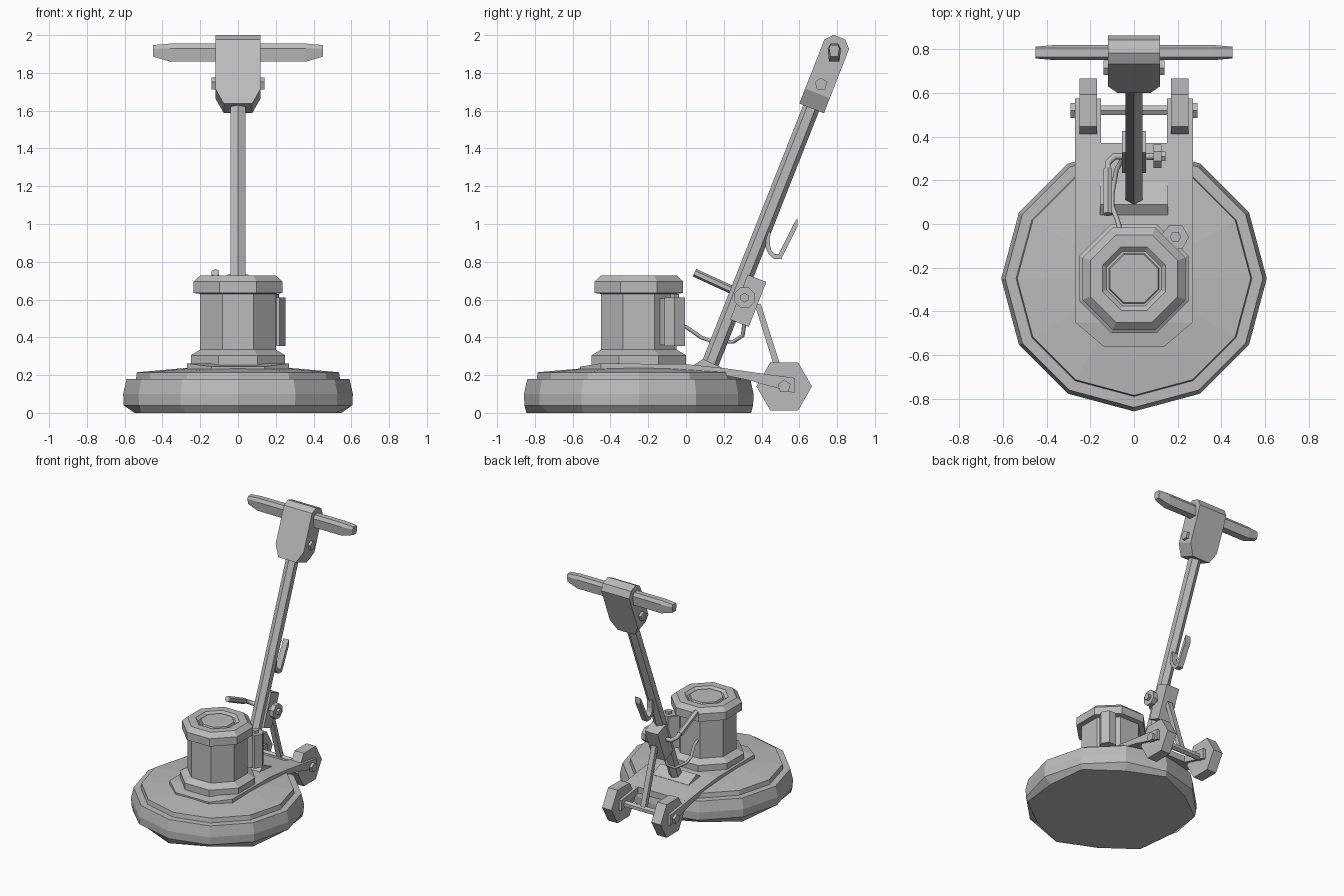
import bpy, bmesh, math
from math import pi, sin, cos
from mathutils import Vector, Matrix

if "Cube" in bpy.data.objects:
    bpy.data.objects.remove(bpy.data.objects["Cube"])

grey = bpy.data.materials.new("plain grey")
grey.use_nodes = True
GREY = (0.5, 0.5, 0.5, 1)
grey.diffuse_color = GREY
grey.node_tree.nodes["Principled BSDF"].inputs["Base Color"].default_value = GREY


def finish(name, bm):
    bmesh.ops.recalc_face_normals(bm, faces=bm.faces)
    mesh = bpy.data.meshes.new(name)
    bm.to_mesh(mesh)
    bm.free()
    mesh.materials.append(grey)
    obj = bpy.data.objects.new(name, mesh)
    bpy.context.collection.objects.link(obj)
    return obj


def loft(name, rings):
    """Skin a list of equal rings of points and cap both ends."""
    bm = bmesh.new()
    rows = [[bm.verts.new(p) for p in ring] for ring in rings]
    n = len(rows[0])
    for a, b in zip(rows, rows[1:]):
        for i in range(n):
            j = (i + 1) % n
            bm.faces.new((a[i], a[j], b[j], b[i]))
    bm.faces.new(rows[0])
    bm.faces.new(rows[-1])
    return finish(name, bm)


def circle(center, r, z, n, turn=0.0):
    return [(center[0] + r * cos(turn + 2 * pi * i / n),
             center[1] + r * sin(turn + 2 * pi * i / n), z) for i in range(n)]


def lathe(name, center, profile, n, turn=0.0):
    return loft(name, [circle(center, r, z, n, turn) for r, z in profile])


def rod(name, p, q, r, n, roll=0.0, r2=None):
    p, q = Vector(p), Vector(q)
    d = q - p
    bm = bmesh.new()
    m = (Matrix.Translation((p + q) / 2) @ d.to_track_quat('Z', 'Y').to_matrix().to_4x4()
         @ Matrix.Rotation(roll, 4, 'Z'))
    bmesh.ops.create_cone(bm, cap_ends=True, segments=n, radius1=r, radius2=r2 or r,
                          depth=d.length, matrix=m)
    return finish(name, bm)


def side_prism(name, outline, x0, x1):
    """Extrude a (y, z) outline across x."""
    return loft(name, [[(x, y, z) for y, z in outline] for x in (x0, x1)])


def wire(name, points, r):
    """Bent round bar along a polyline."""
    curve = bpy.data.curves.new(name, 'CURVE')
    curve.dimensions = '3D'
    curve.bevel_depth, curve.bevel_resolution, curve.use_fill_caps = r, 1, True
    spline = curve.splines.new('POLY')
    spline.points.add(len(points) - 1)
    for sp, p in zip(spline.points, points):
        sp.co = (*p, 1)
    tmp = bpy.data.objects.new(name + " path", curve)
    bpy.context.collection.objects.link(tmp)
    bpy.context.view_layer.update()
    bm = bmesh.new()
    bm.from_mesh(tmp.evaluated_get(bpy.context.evaluated_depsgraph_get()).to_mesh())
    bpy.data.objects.remove(tmp)
    return finish(name, bm)


# Brush housing: wide twelve-sided skirt with chamfered corners at the floor
HUB = (0, -0.25)
skirt = lathe("brush_housing", HUB,
              [(0.595, 0), (0.605, 0.04), (0.608, 0.1), (0.59, 0.18), (0.54, 0.18),
               (0.535, 0.215), (0.25, 0.24)], 12)
for i in range(0, 12, 2):
    v = skirt.data.vertices[i].co
    v.x *= 0.92
    v.y = HUB[1] + (v.y - HUB[1]) * 0.92

# Deck plate with two arms that slope down to the wheels
bm = bmesh.new()


def deck_ring(x0, x1, y, top, bottom):
    return [(x0, y, bottom), (x1, y, bottom), (x1, y, top), (x0, y, top)]


bm.free()
loft("deck_plate", [deck_ring(-w, w, y, t, b) for w, y, t, b in (
    (0.14, -0.56, 0.245, 0.2), (0.27, -0.45, 0.262, 0.2), (0.27, 0.0, 0.258, 0.2),
    (0.27, 0.2, 0.237, 0.2), (0.27, 0.37, 0.213, 0.165))])
for s, label in ((1, "left"), (-1, "right")):
    loft(label + "_arm", [deck_ring(s * 0.15, s * 0.27, y, t, b) for y, t, b in (
        (0.36, 0.214, 0.165), (0.575, 0.185, 0.105))])
    # Wheel, axle nut and the bolts on the handle head
    rod(label + "_wheel", (s * 0.17, 0.52, 0.14), (s * 0.25, 0.52, 0.14), 0.147, 6, pi / 6)
    rod(label + "_axle_nut", (s * 0.265, 0.52, 0.14), (s * 0.29, 0.52, 0.14), 0.036, 5)
    rod(label + "_head_bolt", (s * 0.11, 0.715, 1.74), (s * 0.14, 0.715, 1.74), 0.035, 5)
rod("axle", (-0.28, 0.52, 0.14), (0.28, 0.52, 0.14), 0.025, 6)

# Motor: eight-sided body with flared foot, overhanging cap and sunken top
F = 1 / cos(pi / 8)
lathe("motor", HUB, [(r * F, z) for r, z in (
    (0.25, 0.23), (0.25, 0.305), (0.2, 0.335), (0.2, 0.63), (0.235, 0.635), (0.235, 0.695),
    (0.2, 0.728), (0.145, 0.728), (0.125, 0.71), (0.115, 0.71), (0.11, 0.722))], 8, pi / 8)

# Capacitor can beside the motor
CAN = (0.19, -0.06)
lathe("capacitor_can", CAN, [(0.062, 0.355), (0.062, 0.61)], 6)
lathe("capacitor_stud", CAN, [(0.026, 0.6), (0.026, 0.63)], 6)
loft("capacitor_mount", [[(x, y, z) for x, y in ((0.06, -0.12), (0.14, -0.16), (0.235, -0.09),
                                               (0.15, -0.02))] for z in (0.36, 0.605)])

# Pole foot wedge and inclined pole
side_prism("pole_foot", [(0.02, 0.24), (0.09, 0.285), (0.19, 0.24), (0.19, 0.22), (0.02, 0.22)],
           -0.155, 0.155)
UP = Vector((0, 0.365, 0.931))
BACK = Vector((0, 0.931, -0.365))
rod("pole", (0, 0.13, 0.265), (0, 0.675, 1.645), 0.045, 6)


def tilted_box(name, base, sections):
    """Box lofted along the pole direction from (distance, half width, half depth)."""
    base = Vector(base)
    loft(name, [[base + UP * t + BACK * (d * k) + Vector((w * h, 0, 0))
                 for h, k in ((-1, -1), (1, -1), (1, 1), (-1, 1))] for t, w, d in sections])


# Handle head with tapered lower end and chamfered top
tilted_box("handle_head", (0, 0.665, 1.612), [
    (0, 0.075, 0.07), (0.085, 0.12, 0.07), (0.365, 0.12, 0.07), (0.405, 0.12, 0.033)])

# Handlebar: six-sided grips whose undersides thin out toward the tips
bar_rings = []
for x, low in ((-0.45, 0.024), (-0.36, 0.05), (0.36, 0.05), (0.45, 0.024)):
    tip = 0.008 if abs(x) > 0.4 else 0
    outline = [(-0.035 + tip, 0.02), (-0.02, 0.045 - tip), (0.02, 0.045 - tip), (0.035 - tip, 0.02),
               (0.028 - tip, -low), (-0.028 + tip, -low)]
    bar_rings.append([(x, 0.785 + y, 1.91 + z) for y, z in outline])
loft("handlebar", bar_rings)

# Clamp on the pole with strut down to the axle
tilted_box("pole_clamp", (0, 0.283, 0.475), [(0, 0.055, 0.053), (0.255, 0.055, 0.053)])
side_prism("strut", [(0.365, 0.57), (0.395, 0.58), (0.535, 0.14), (0.5, 0.14)], -0.02, 0.02)

# Clamp knob, cross pin and bent release lever
rod("clamp_knob", (0.09, 0.31, 0.61), (0.125, 0.31, 0.61), 0.058, 8, pi / 8)
rod("knob_stud", (0.12, 0.31, 0.61), (0.145, 0.31, 0.61), 0.025, 6)
wire("release_lever", [(0.1, 0.31, 0.61), (-0.09, 0.31, 0.615), (-0.12, 0.28, 0.635),
                       (-0.12, 0.14, 0.705)], 0.016)
rod("lever_grip", (-0.12, 0.25, 0.648), (-0.12, 0.045, 0.742), 0.022, 6)

# Power cord from motor to clamp
wire("power_cord", [(-0.06, -0.06, 0.47), (-0.07, 0.0, 0.455), (-0.1, 0.08, 0.4),
                    (-0.1, 0.14, 0.378), (-0.08, 0.25, 0.376), (-0.05, 0.3, 0.41),
                    (-0.03, 0.31, 0.48)], 0.011)

# Flat cord hook on the back of the pole
side_prism("cord_hook", [(0.42, 0.88), (0.435, 0.845), (0.465, 0.815), (0.505, 0.815),
                         (0.59, 0.985), (0.59, 1.03), (0.575, 1.01), (0.49, 0.84), (0.47, 0.84),
                         (0.452, 0.86), (0.444, 0.89), (0.447, 0.96), (0.43, 0.96)], -0.022, 0.022)
